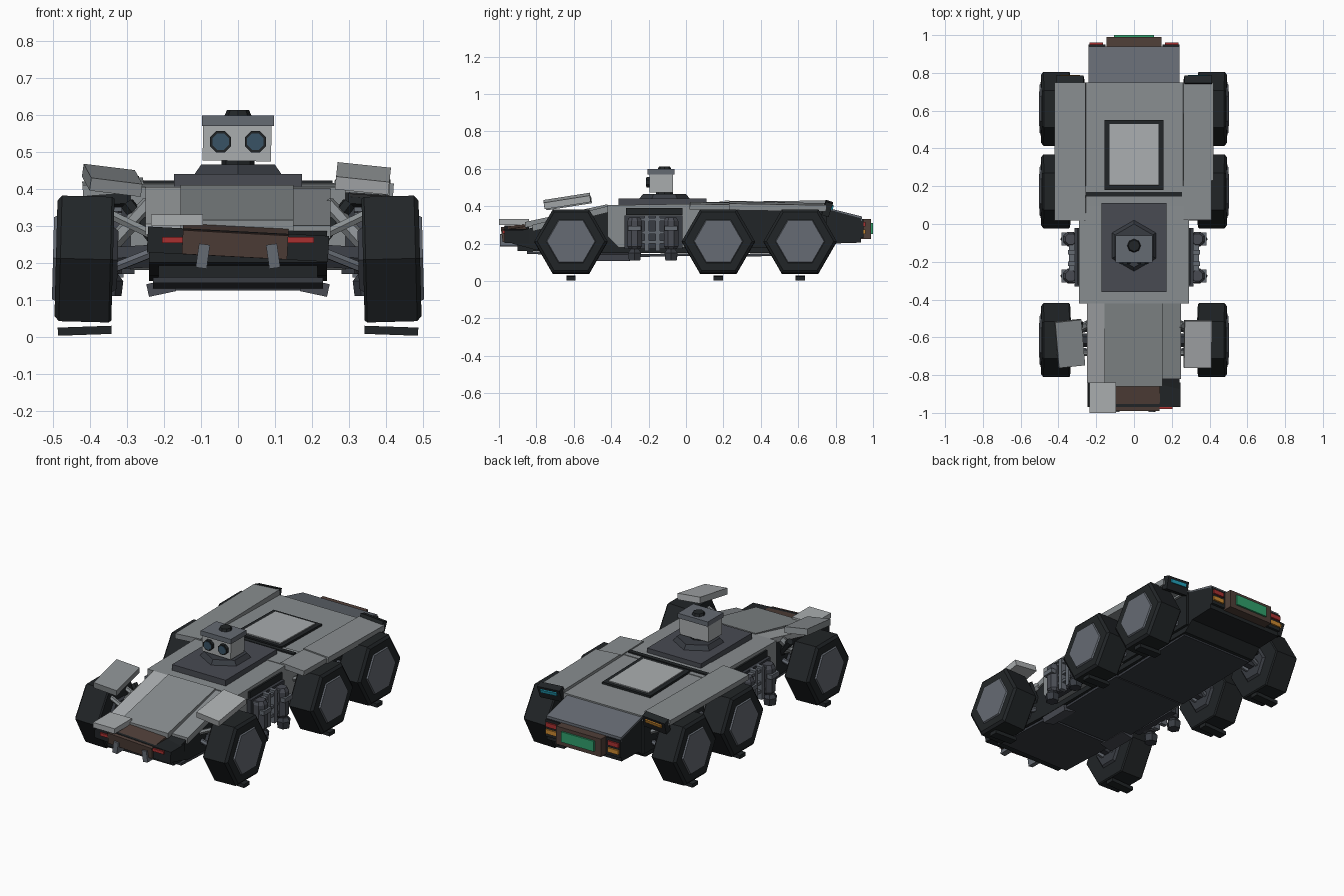
import bpy, bmesh
from math import radians, cos, sin, pi
from mathutils import Matrix, Vector, Euler

if "Cube" in bpy.data.objects:
    bpy.data.objects.remove(bpy.data.objects["Cube"])


def mat(name, r, g, b):
    m = bpy.data.materials.new(name)
    m.diffuse_color = (r, g, b, 1)
    m.use_nodes = True
    m.node_tree.nodes["Principled BSDF"].inputs["Base Color"].default_value = m.diffuse_color
    return m


PALE = mat("pale_grey", .40, .42, .43)
GREY = mat("mid_grey", .25, .27, .28)
STEEL = mat("steel", .13, .145, .17)
SLATE = mat("slate", .065, .07, .085)
DARK = mat("dark", .04, .045, .055)
BLACK = mat("black", .015, .018, .02)
BROWN = mat("brown", .08, .05, .04)
RED = mat("red", .4, .03, .03)
ORANGE = mat("orange", .6, .25, .03)
GREEN = mat("green", .03, .35, .15)
CYAN = mat("cyan", .02, .4, .55)
LENS = mat("lens", .04, .085, .13)


def finish(name, bm, m):
    bmesh.ops.recalc_face_normals(bm, faces=bm.faces)
    me = bpy.data.meshes.new(name)
    bm.to_mesh(me)
    bm.free()
    ob = bpy.data.objects.new(name, me)
    me.materials.append(m)
    bpy.context.collection.objects.link(ob)
    return ob


def box(name, x, y, z, m, rot=(0, 0, 0)):
    """Box from (min, max) ranges, turned about its own centre in degrees."""
    bm = bmesh.new()
    size = Vector((x[1] - x[0], y[1] - y[0], z[1] - z[0], 1))
    bmesh.ops.create_cube(bm, size=1, matrix=Matrix.Diagonal(size))
    ob = finish(name, bm, m)
    ob.location = ((x[0] + x[1]) / 2, (y[0] + y[1]) / 2, (z[0] + z[1]) / 2)
    ob.rotation_euler = Euler([radians(a) for a in rot])
    return ob


def sbox(s, name, x, y, z, m, rot=(0, 0, 0)):
    """Box on the side s (+1 right, -1 left)."""
    xs = sorted((s * x[0], s * x[1]))
    return box(name, xs, y, z, m, (rot[0], s * rot[1], s * rot[2]))


def prism(name, x0, x1, profile, m):
    """Side profile of (y, z) points pushed along x."""
    bm = bmesh.new()
    a = [bm.verts.new((x0, y, z)) for y, z in profile]
    b = [bm.verts.new((x1, y, z)) for y, z in profile]
    bm.faces.new(a)
    bm.faces.new(b[::-1])
    n = len(a)
    for i in range(n):
        bm.faces.new((a[i], a[(i + 1) % n], b[(i + 1) % n], b[i]))
    return finish(name, bm, m)


def slab(name, x0, x1, p, q, t, m):
    """Sloping plate whose top runs from p to q in (y, z)."""
    return prism(name, x0, x1, [p, q, (q[0], q[1] - t), (p[0], p[1] - t)], m)


def lathe(name, sides, rings, m, loc, axis="X", s=1, turn=0.0):
    """Faceted rings of (offset, radius) along an axis."""
    bm = bmesh.new()
    loops = []
    for d, r in rings:
        loop = []
        for i in range(sides):
            u = r * cos(2 * pi * i / sides + turn)
            v = r * sin(2 * pi * i / sides + turn)
            co = {"X": (s * d, u, v), "Y": (u, d, v), "Z": (u, v, d)}[axis]
            loop.append(bm.verts.new(co))
        loops.append(loop)
    for a, b in zip(loops, loops[1:]):
        for i in range(sides):
            j = (i + 1) % sides
            bm.faces.new((a[i], a[j], b[j], b[i]))
    bm.faces.new(loops[0])
    bm.faces.new(loops[-1])
    ob = finish(name, bm, m)
    ob.location = loc
    return ob


def rod(name, p, q, r, m, sides=6):
    d = Vector(q) - Vector(p)
    ob = lathe(name, sides, [(0, r), (d.length, r)], m, p, "Z")
    ob.rotation_euler = d.to_track_quat("Z", "Y").to_euler()
    return ob


# Hull
prism("hull", -.24, .24, [(-.93, .20), (-.93, .26), (-.84, .28), (-.42, .385), (.75, .385),
      (.935, .335), (.935, .205), (.78, .2), (.72, .15), (-.45, .15), (-.8, .165)], BLACK)
prism("middle_hull", -.29, .29, [(-.42, .24), (-.42, .405), (.2, .415), (.2, .18), (-.36, .18)], GREY)
box("rear_lower_hull", (-.255, .255), (.02, .75), (.18, .385), BLACK)
for i, (y0, y1, z0, z1) in enumerate([(-.85, -.46, .16, .145), (-.44, .12, .14, .15), (.14, .7, .14, .155)]):
    slab(f"belly_plate_{i}", -.23, .23, (y0, z0), (y1, z1), .015, DARK)

# Deck plates
slab("rear_deck", -.27, .27, (.02, .415), (.75, .40), .03, GREY)
slab("tail_slope", -.24, .24, (.75, .392), (.94, .345), .025, STEEL)
slab("nose_centre", -.155, .15, (-.42, .41), (-.86, .315), .03, GREY)
slab("nose_left", -.25, -.155, (-.42, .405), (-.84, .305), .03, PALE)
slab("nose_right", .15, .25, (-.42, .40), (-.82, .30), .035, GREY)
box("nose_flap", (-.235, -.095), (-1.0, -.84), (.3, .33), PALE)

# Hatch and bar
box("hatch_frame", (-.155, .155), (.18, .55), (.40, .42), BLACK, (-1.2, 0, 0))
box("hatch_panel", (-.13, .13), (.205, .53), (.41, .426), PALE, (-1.2, 0, 0))
box("deck_bar", (-.255, .255), (.145, .17), (.40, .422), BLACK)

# Turret and head
box("turret_base", (-.173, .173), (-.36, .11), (.40, .44), SLATE)
lathe("turret_ring", 6, [(.44, .135), (.465, .115)], DARK, (0, -.115, 0), "Z", turn=pi / 6)
lathe("head_neck", 8, [(.46, .045), (.48, .045)], BLACK, (0, -.115, 0), "Z")
box("head", (-.095, .09), (-.195, -.07), (.475, .575), PALE, (0, 1, 0))
box("head_roof", (-.097, .097), (-.205, -.062), (.57, .598), STEEL)
lathe("head_knob", 8, [(.598, .036), (.612, .03)], BLACK, (0, -.115, 0), "Z")
for s in (-1, 1):
    lathe("eye_rim", 8, [(-.212, .031), (-.19, .031)], BLACK, (s * .047, 0, .527), "Y", turn=pi / 8)
    lathe("eye_lens", 8, [(-.215, .024), (-.2, .024)], LENS, (s * .047, 0, .527), "Y", turn=pi / 8)

# Front bumper
box("bumper", (-.245, .245), (-.97, -.84), (.215, .285), BLACK, (0, 3, 0))
box("bumper_core", (-.15, .135), (-.985, -.85), (.225, .29), BROWN, (8, 3, 0))
box("bumper_chin", (-.215, .215), (-.9, -.78), (.16, .24), BLACK)
for s in (-1, 1):
    sbox(s, "front_lamp", (.135, .205), (-.98, -.95), (.253, .27), RED)
    sbox(s, "bumper_tab", (.08, .11), (-.995, -.9), (.185, .25), STEEL, (0, -8, 0))
    sbox(s, "skid", (.17, .245), (-.48, -.3), (.115, .15), SLATE, (0, 12, 0))

# Tail plate and lamps
box("tail_frame", (-.145, .145), (.92, .99), (.225, .33), BROWN)
box("tail_plate", (-.105, .105), (.96, 1.0), (.25, .31), GREEN)
for s in (-1, 1):
    sbox(s, "tail_lamp_housing", (.15, .24), (.92, .95), (.23, .33), BLACK)
    sbox(s, "tail_lamp_red", (.165, .235), (.93, .96), (.29, .315), RED)
    sbox(s, "tail_lamp_orange", (.165, .235), (.93, .96), (.25, .275), ORANGE)

# Fenders: long on the left, split in two on the right
box("rear_fender_left", (-.42, -.255), (.02, .75), (.39, .42), GREY, (.8, -4, 0))
box("rear_fender_right_a", (.26, .41), (.02, .23), (.385, .415), GREY, (-1, 4, 0))
box("rear_fender_right_b", (.26, .42), (.23, .75), (.38, .415), GREY, (-1, 4, 0))
for s, m in ((-1, ORANGE), (1, CYAN)):
    sbox(s, "fender_lamp_box", (.265, .41), (.735, .775), (.35, .425), BLACK, (-18, 4, 0))
    sbox(s, "fender_lamp", (.285, .39), (.765, .786), (.385, .405), m, (-18, 4, 0))
box("front_fender_left", (-.41, -.27), (-.755, -.51), (.405, .44), GREY, (9, 7, 6))
box("front_fender_right", (.265, .41), (-.76, -.51), (.41, .445), PALE, (9, 6, 0))

# Wheels, ground pads and suspension
for s in (-1, 1):
    for y in (-.615, .173, .61):
        loc = (s * .42, y, .21)
        parts = [
            lathe("wheel", 6, [(-.082, .19), (-.075, .196), (.06, .196), (.072, .18)], BLACK, loc, "X", s),
            lathe("wheel_cap", 6, [(.06, .14), (.08, .128)], STEEL, loc, "X", s),
            lathe("wheel_back", 6, [(-.095, .09), (-.06, .12)], DARK, loc, "X", s)]
        for p in parts:
            p.rotation_euler = (0, radians(-1.5 * s), 0)
        sbox(s, "ground_pad", (.342, .487), (y - .025, y + .025), (.005, .027), BLACK, (0, 2, 0))
        rod("axle", (s * .2, y, .22), (s * .37, y, .21), .035, DARK)
        for k in (-.07, .07):
            rod("lower_arm", (s * .2, y + k, .24), (s * .35, y + k * .5, .18), .014, STEEL)
            rod("upper_arm", (s * .22, y + k, .27), (s * .345, y + k, .33), .014, GREY)
    rod("front_damper", (s * .24, -.53, .36), (s * .34, -.58, .25), .022, GREY)
    rod("front_spring", (s * .23, -.55, .27), (s * .3, -.53, .36), .02, BLACK)

    # Side equipment between the wheels
    sbox(s, "side_frame", (.28, .315), (-.33, -.02), (.17, .35), DARK)
    sbox(s, "side_vent", (.285, .3), (-.32, -.02), (.352, .39), BLACK)
    for y in (-.275, -.08):
        lathe("side_tank", 8, [(.17, .03), (.185, .042), (.32, .042), (.34, .03)], SLATE,
              (s * .335, y, 0), "Z", turn=pi / 8)
        sbox(s, "tank_bracket", (.3, .385), (y - .035, y + .035), (.27, .295), STEEL)
        lathe("tank_foot", 6, [(.11, .035), (.15, .04), (.17, .025)], DARK, (s * .35, y, 0), "Z")
    for z in (.2, .25, .32):
        sbox(s, "side_rail", (.31, .345), (-.31, -.05), (z, z + .016), STEEL)
    for y in (-.21, -.15):
        sbox(s, "side_post", (.31, .35), (y - .012, y + .012), (.16, .35), STEEL)
